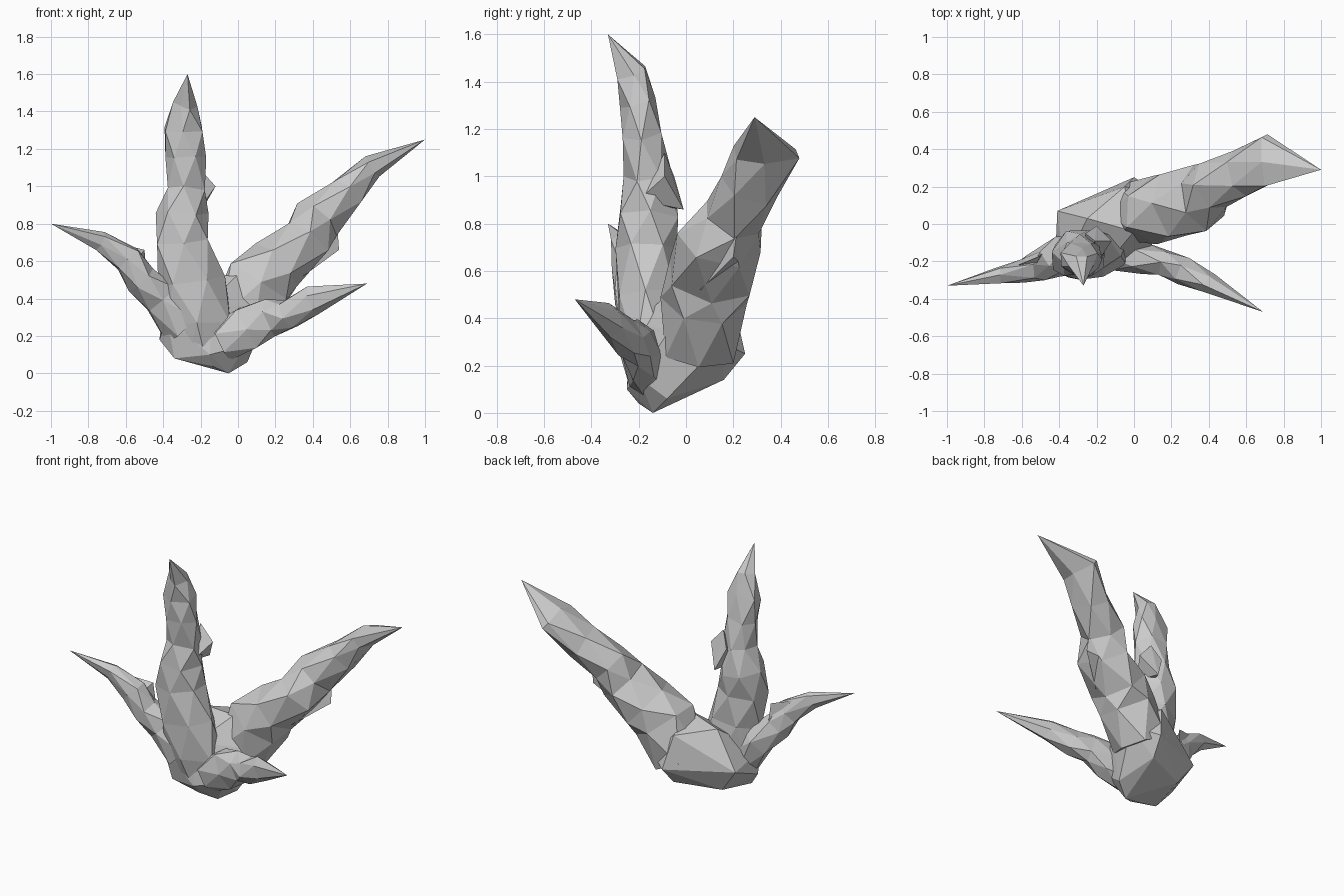
import bpy, bmesh, math, random
from mathutils import Vector

if "Cube" in bpy.data.objects:
    bpy.data.objects.remove(bpy.data.objects["Cube"])

random.seed(4)


def finish(name, bm):
    bmesh.ops.recalc_face_normals(bm, faces=bm.faces[:])
    mesh = bpy.data.meshes.new(name)
    bm.to_mesh(mesh)
    bm.free()
    obj = bpy.data.objects.new(name, mesh)
    bpy.context.collection.objects.link(obj)
    return obj


def branch(name, rings, tip, sides=6, jitter=0.012):
    """Faceted spike: each ring is x, y, z, half width, half depth."""
    bm = bmesh.new()
    path = [Vector(r[:3]) for r in rings] + [Vector(tip)]
    loops = []
    for i, r in enumerate(rings):
        tangent = (path[i + 1] - path[max(i - 1, 0)]).normalized()
        depth = Vector((0, 1, 0))
        depth = (depth - tangent * depth.dot(tangent)).normalized()
        width = tangent.cross(depth)
        loop = []
        for k in range(sides):
            a = math.tau * (k + 0.5 * i) / sides
            p = path[i] + width * (r[3] * 1.06 * math.cos(a)) + depth * (r[4] * 1.06 * math.sin(a))
            p += Vector([random.uniform(-jitter, jitter) for _ in range(3)])
            loop.append(bm.verts.new(p))
        loops.append(loop)
    for a, b in zip(loops, loops[1:]):
        for k in range(sides):
            n = (k + 1) % sides
            bm.faces.new((a[k], a[n], b[k]))
            bm.faces.new((a[n], b[n], b[k]))
    end = bm.verts.new(tip)
    for k in range(sides):
        bm.faces.new((loops[-1][k], loops[-1][(k + 1) % sides], end))
    bm.faces.new(loops[0][::-1])
    return finish(name, bm)


def chunk(name, points):
    """Faceted lump wrapped around a few corner points."""
    bm = bmesh.new()
    for p in points:
        bm.verts.new(p)
    bmesh.ops.convex_hull(bm, input=bm.verts[:])
    bmesh.ops.delete(bm, geom=[v for v in bm.verts if not v.link_faces], context='VERTS')
    return finish(name, bm)


# Rooted base lump
chunk("base", [
    (-.05, -.14, 0), (-.14, -.20, .04), (.05, -.08, .06), (-.34, -.20, .08),
    (-.15, -.25, .10), (-.02, .16, .14), (.04, -.20, .15), (-.42, -.15, .18),
    (-.41, .07, .27), (-.30, .05, .12), (0, .25, .25), (.15, .15, .30),
    (-.38, -.24, .30), (-.15, -.22, .38), (-.05, .20, .47), (-.25, .03, .50),
    (.12, -.07, .35), (.0, -.04, .53)])

# Tall upright branch
branch("tall_branch", [
    (-.22, -.14, .10, .10, .09), (-.22, -.15, .27, .19, .12),
    (-.25, -.17, .50, .17, .13), (-.29, -.17, .70, .145, .13),
    (-.30, -.16, .85, .13, .14), (-.28, -.15, 1.0, .10, .10),
    (-.28, -.18, 1.16, .10, .09), (-.29, -.20, 1.31, .10, .07),
    (-.285, -.23, 1.44, .055, .06)], (-.27, -.33, 1.6))
chunk("tall_branch_spur", [
    (-.12, -.09, 1.0), (-.21, -.09, 1.10), (-.20, -.01, .86),
    (-.19, -.20, .90), (-.26, -.05, 1.0), (-.26, -.15, .88)])

# Thick branch leaning right and back
branch("large_right_branch", [
    (.0, .05, .27, .16, .16), (.11, .07, .48, .19, .17),
    (.21, .10, .58, .16, .18), (.36, .14, .71, .14, .17),
    (.42, .20, .83, .12, .13), (.57, .27, .96, .10, .13),
    (.71, .34, 1.10, .065, .14)], (1.0, .29, 1.25))
chunk("large_right_spur", [
    (.54, .20, .66), (.53, .22, .80), (.35, .06, .52),
    (.38, .24, .62), (.38, .12, .78)])

# Low branch reaching right and forward
branch("low_right_branch", [
    (-.10, -.17, .16, .10, .08), (.05, -.18, .24, .12, .08),
    (.17, -.21, .29, .10, .065), (.27, -.25, .31, .08, .075),
    (.40, -.32, .385, .075, .055)], (.69, -.47, .48), jitter=.008)

# Branch reaching left
branch("left_branch", [
    (-.28, -.16, .25, .13, .10), (-.41, -.18, .40, .10, .10),
    (-.52, -.23, .50, .085, .085), (-.59, -.25, .61, .08, .065),
    (-.73, -.275, .71, .055, .04)], (-1.0, -.33, .80), jitter=.008)
chunk("left_branch_spur", [
    (-.50, -.17, .66), (-.49, -.16, .54), (-.62, -.22, .69),
    (-.56, -.29, .58), (-.58, -.20, .55)])
